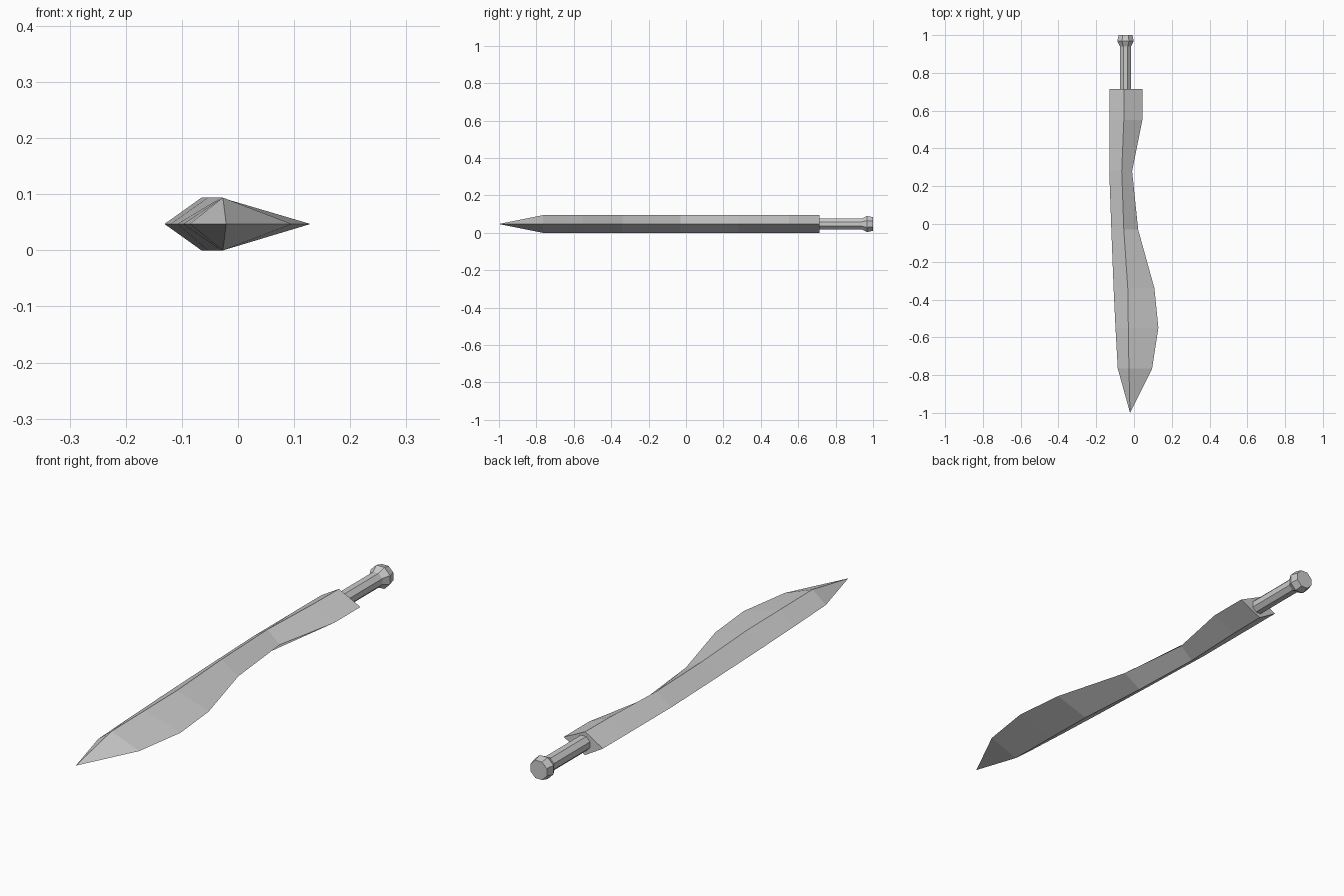
import bpy, bmesh, math

if "Cube" in bpy.data.objects:
    bpy.data.objects.remove(bpy.data.objects["Cube"])

ZC = 0.047  # height of the sword's central plane


def loft(name, rings, tip=None):
    """Skin a list of equal-sized point rings; cap the ends or close to a tip."""
    bm = bmesh.new()
    vr = [[bm.verts.new(p) for p in ring] for ring in rings]
    n = len(vr[0])
    for a, b in zip(vr, vr[1:]):
        for i in range(n):
            j = (i + 1) % n
            bm.faces.new((a[i], a[j], b[j], b[i]))
    bm.faces.new(vr[0])
    if tip:
        t = bm.verts.new(tip)
        for i in range(n):
            bm.faces.new((vr[-1][i], vr[-1][(i + 1) % n], t))
    else:
        bm.faces.new(vr[-1])
    bmesh.ops.recalc_face_normals(bm, faces=bm.faces)
    me = bpy.data.meshes.new(name)
    bm.to_mesh(me)
    bm.free()
    ob = bpy.data.objects.new(name, me)
    bpy.context.collection.objects.link(ob)
    return ob


# Blade: diamond sections (y, back edge x, ridge x, cutting edge x)
stations = [
    (0.715, -0.131, -0.052, 0.044),
    (0.55, -0.131, -0.054, 0.044),
    (0.28, -0.131, -0.065, -0.010),
    (-0.03, -0.120, -0.054, 0.022),
    (-0.34, -0.108, -0.033, 0.108),
    (-0.55, -0.098, -0.030, 0.129),
    (-0.765, -0.086, -0.027, 0.096),
]
loft("blade",
     [[(l, y, ZC), (m, y, 2 * ZC), (r, y, ZC), (m, y, 0)] for y, l, m, r in stations],
     tip=(-0.021, -1.0, ZC))


# Handle and pommel: eight-sided turned profiles along y
def octagon(y, r, x=-0.045):
    angles = [math.pi / 8 + i * math.pi / 4 for i in range(8)]
    return [(x + r * math.cos(a), y, ZC + r * math.sin(a)) for a in angles]


loft("grip", [octagon(0.71, 0.031), octagon(0.945, 0.031)])
loft("pommel", [octagon(y, r) for y, r in
                [(0.94, 0.031), (0.968, 0.047), (1.0, 0.039)]])
